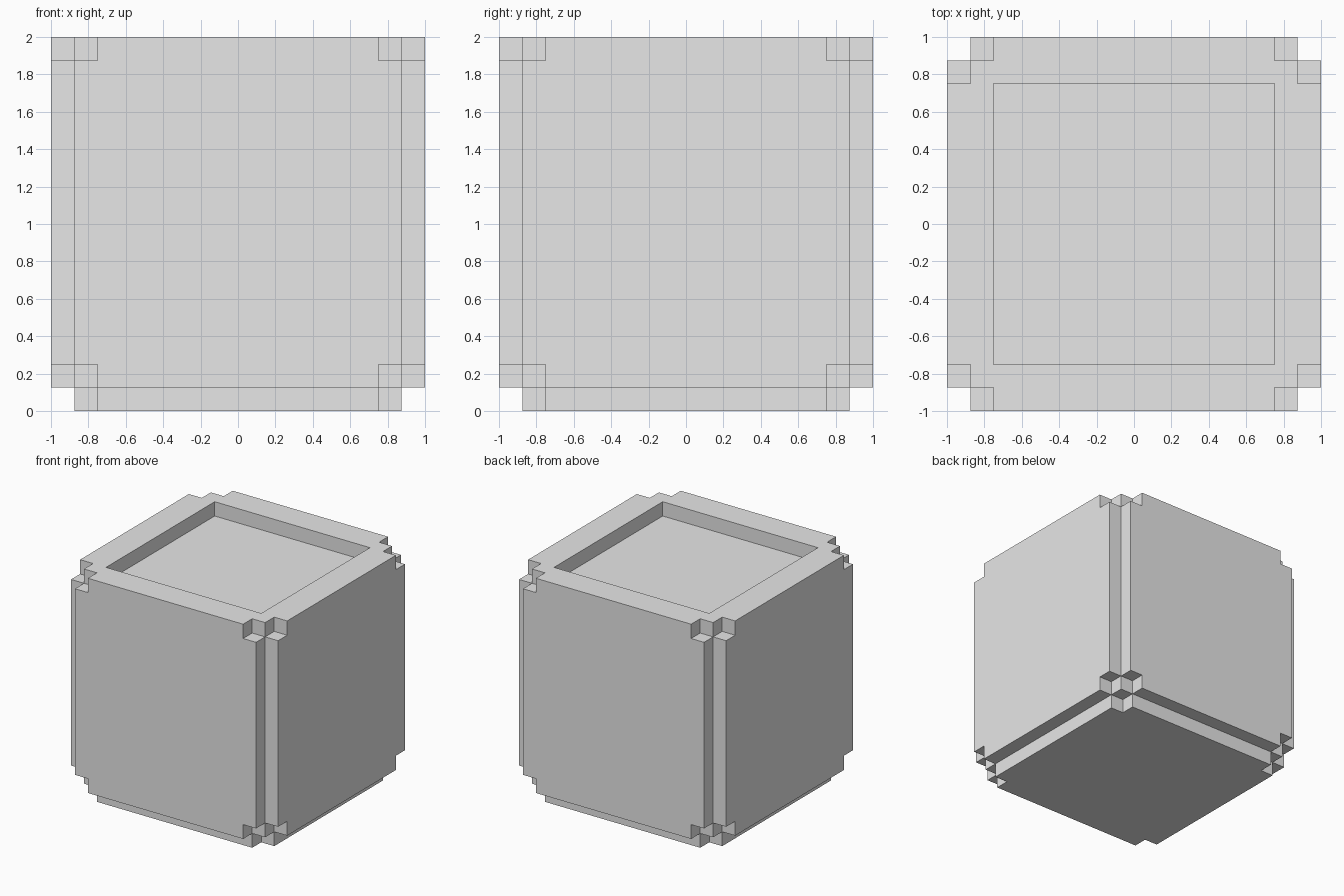
import bpy, bmesh, math
from itertools import product
from mathutils import Vector

cube = bpy.data.objects.get("Cube")
if cube:
    bpy.data.objects.remove(cube, do_unlink=True)

# Material
grey = bpy.data.materials.new("light grey")
grey.use_nodes = True
colour = (0.8, 0.8, 0.8, 1)
grey.diffuse_color = colour
grey.node_tree.nodes["Principled BSDF"].inputs["Base Color"].default_value = colour

# Grid lines of the blocks, and how far out each layer is (0 body, 1 frame, 2 panel)
side_lines = (-1, -0.875, -0.75, 0.75, 0.875, 1)
height_lines = (0, 0.125, 0.25, 1.875, 2)
side_layers = (2, 1, 0, 1, 2)
height_layers = (2, 1, 0, 1)
lines = (side_lines, side_lines, height_lines)


def is_solid(cell):
    i, j, k = cell
    if not (0 <= i < 5 and 0 <= j < 5 and 0 <= k < 4):
        return False
    layers = (side_layers[i], side_layers[j], height_layers[k])
    if k == 3 and layers[0] == layers[1] == 0:
        return False                      # shallow tray in the top
    if layers.count(2) == 0:
        return True                       # core
    # Outer panels: open along the edges, with their corners nicked
    return layers.count(2) == 1 and layers.count(1) < 2


# Skin the solid blocks with outward faces only
bm = bmesh.new()
corners = {}


def corner(index):
    if index not in corners:
        corners[index] = bm.verts.new([lines[a][index[a]] for a in range(3)])
    return corners[index]


for cell in product(range(5), range(5), range(4)):
    if not is_solid(cell):
        continue
    for axis, step in product(range(3), (-1, 1)):
        neighbour = list(cell)
        neighbour[axis] += step
        if is_solid(neighbour):
            continue
        u, v = (axis + 1) % 3, (axis + 2) % 3
        loop = []
        for du, dv in ((0, 0), (1, 0), (1, 1), (0, 1)):
            index = list(cell)
            index[axis] += step > 0
            index[u] += du
            index[v] += dv
            loop.append(corner(tuple(index)))
        bm.faces.new(loop if step > 0 else loop[::-1])

# Merge the flat panels, keeping the top rim as separate strips
bm.normal_update()
flat = [e for e in bm.edges if min(v.co.z for v in e.verts) < 2]
bmesh.ops.dissolve_limit(bm, angle_limit=math.radians(1), verts=bm.verts[:], edges=flat)

mesh = bpy.data.meshes.new("notched_box")
bm.to_mesh(mesh)
bm.free()
mesh.materials.append(grey)
box = bpy.data.objects.new("notched_box", mesh)
bpy.context.scene.collection.objects.link(box)
